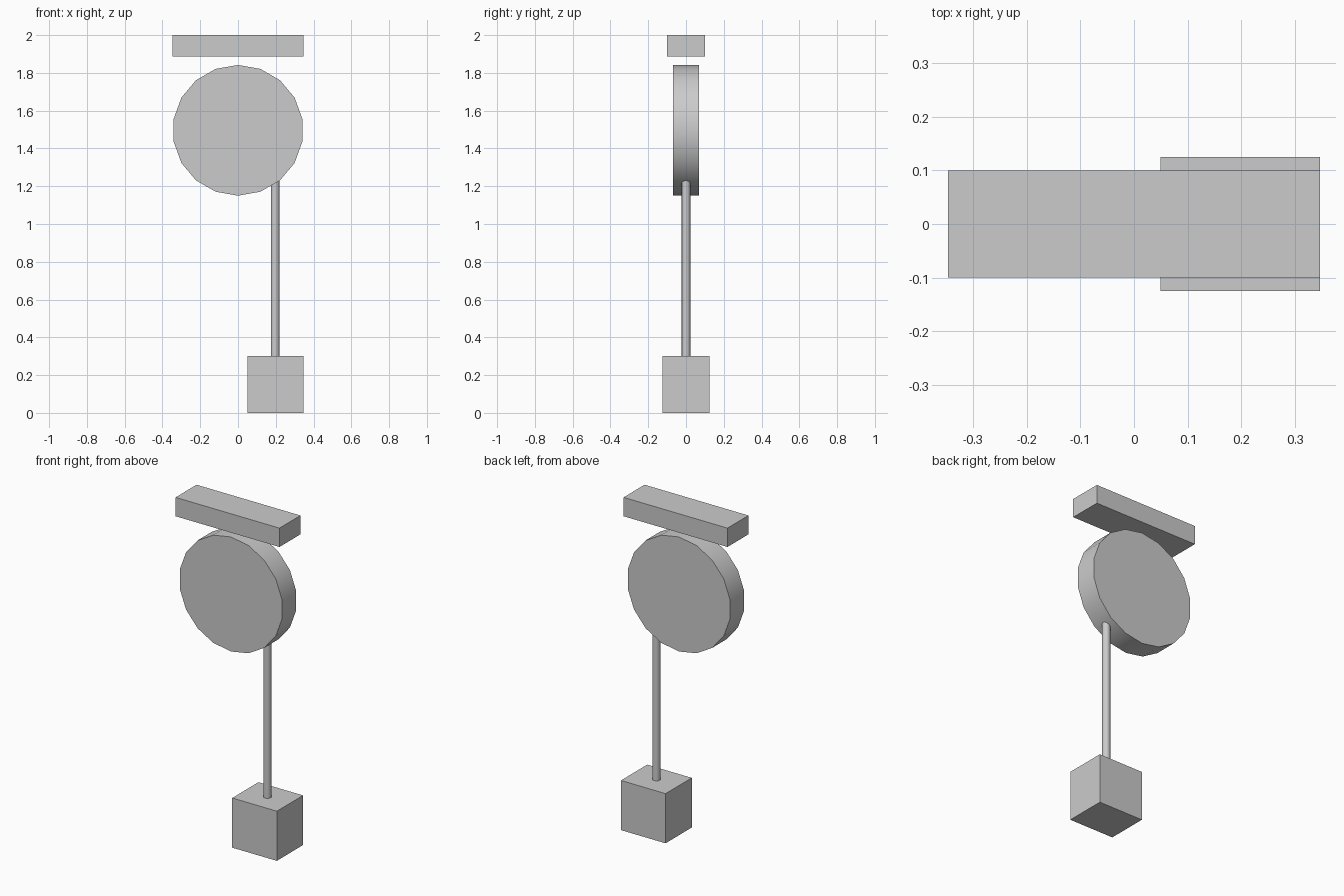
import bpy
import math

if "Cube" in bpy.data.objects:
    bpy.data.objects.remove(bpy.data.objects["Cube"])


def box(name, x0, x1, half_depth, z0, z1):
    bpy.ops.mesh.primitive_cube_add(size=1, location=((x0 + x1) / 2, 0, (z0 + z1) / 2))
    ob = bpy.context.object
    ob.name = name
    ob.scale = (x1 - x0, 2 * half_depth, z1 - z0)
    bpy.ops.object.transform_apply(location=False, rotation=False, scale=True)
    return ob


def cylinder(name, sides, radius, length, location, rotation=(0, 0, 0)):
    bpy.ops.mesh.primitive_cylinder_add(vertices=sides, radius=radius, depth=length,
                                        location=location, rotation=rotation)
    ob = bpy.context.object
    ob.name = name
    bpy.ops.object.shade_smooth_by_angle(angle=math.radians(35))
    return ob


# Floating bar at the top
box("top_bar", -0.347, 0.347, 0.10, 1.886, 2.0)

# Upright 18-sided wheel, a corner pointing straight up
cylinder("wheel", 18, 0.346, 0.136, (0, 0, 1.496), (math.pi / 2, 0, 0))

# Thin rod from the block up into the wheel rim
ROD_BOTTOM, ROD_TOP = 0.29, 1.26
cylinder("rod", 18, 0.0225, ROD_TOP - ROD_BOTTOM, (0.197, 0, (ROD_BOTTOM + ROD_TOP) / 2))

# Hanging weight block
box("weight_block", 0.049, 0.347, 0.125, 0.0, 0.3)
